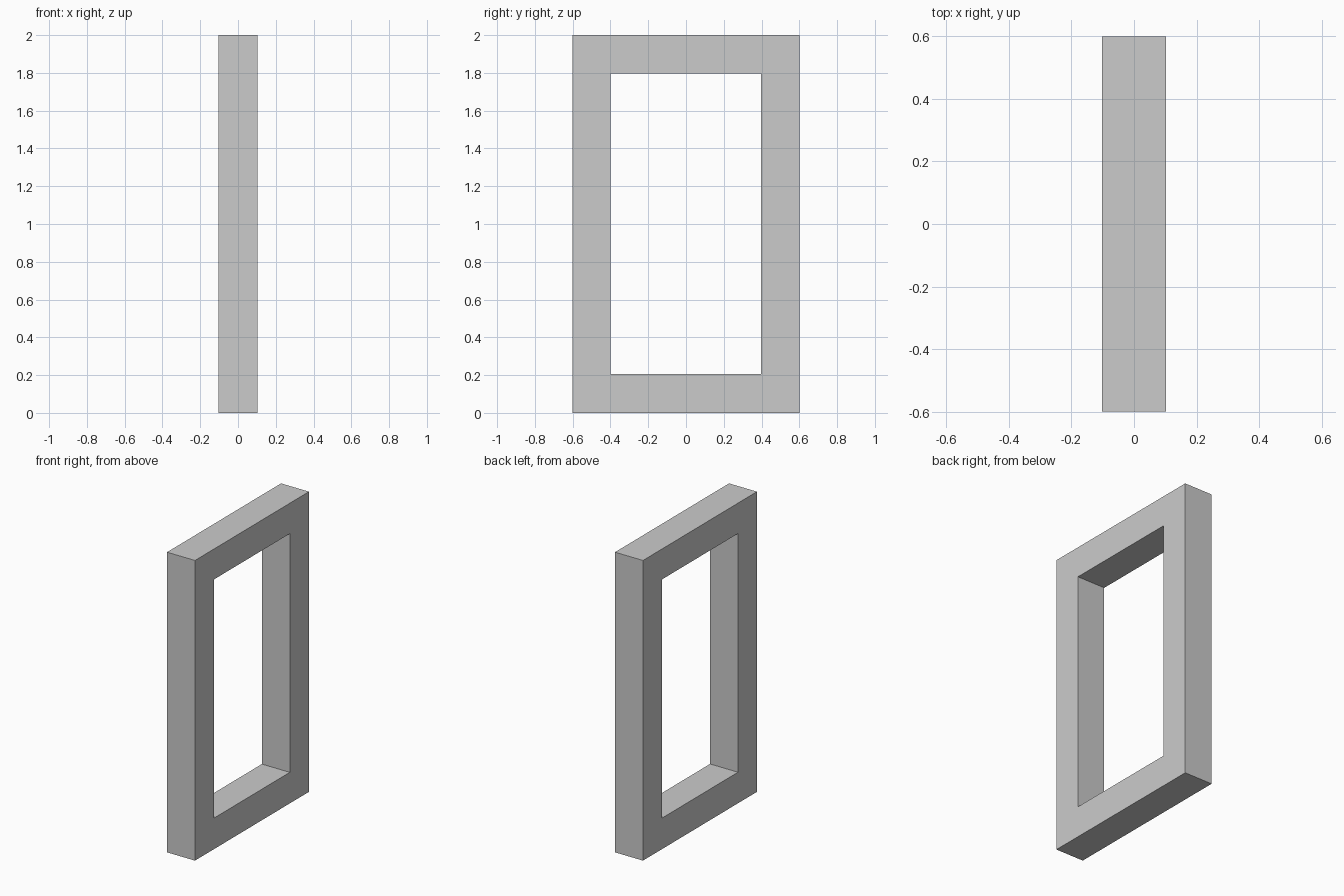
import bpy
import bmesh

if "Cube" in bpy.data.objects:
    bpy.data.objects.remove(bpy.data.objects["Cube"])

DEPTH = 0.206
OUTER = (-0.6, 0.6, 0.0, 2.0)        # y min, y max, z min, z max
INNER = (-0.4, 0.398, 0.207, 1.797)


def rect_loop(bm, rect, x):
    y0, y1, z0, z1 = rect
    return [bm.verts.new((x, y, z)) for y, z in ((y0, z0), (y1, z0), (y1, z1), (y0, z1))]


# Rectangular frame: four rectangular loops joined in a closed ring
bm = bmesh.new()
h = DEPTH / 2
loops = [rect_loop(bm, r, x) for r, x in ((OUTER, h), (INNER, h), (INNER, -h), (OUTER, -h))]
for i in range(4):
    a, b = loops[i], loops[(i + 1) % 4]
    for j in range(4):
        k = (j + 1) % 4
        bm.faces.new((a[j], a[k], b[k], b[j]))
bmesh.ops.recalc_face_normals(bm, faces=bm.faces)

mesh = bpy.data.meshes.new("frame")
bm.to_mesh(mesh)
bm.free()
bpy.context.collection.objects.link(bpy.data.objects.new("frame", mesh))
